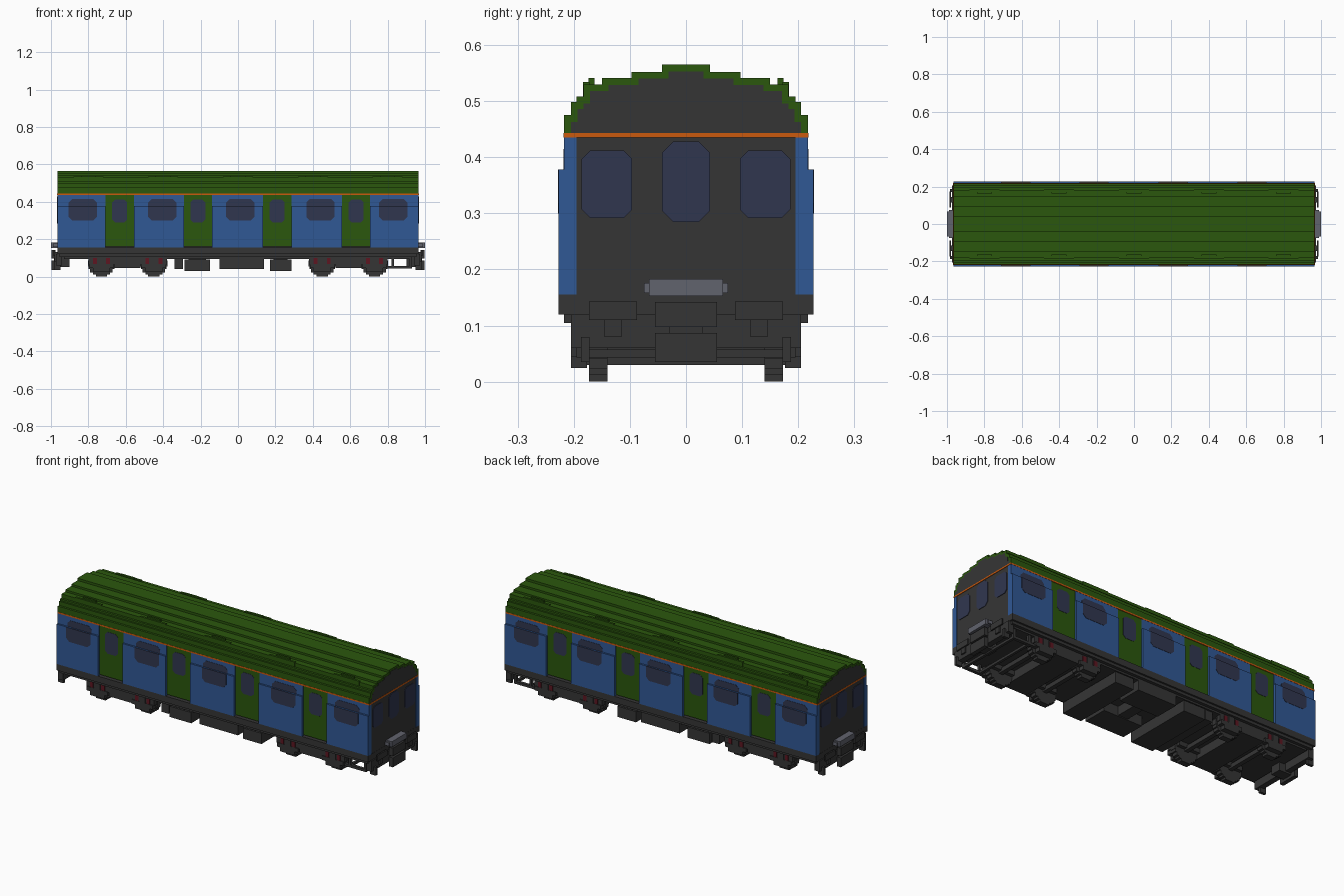
import bpy, bmesh
from mathutils import Matrix, Vector

cube = bpy.data.objects.get("Cube")
if cube:
    bpy.data.objects.remove(cube, do_unlink=True)


def material(name, rgb):
    m = bpy.data.materials.new(name)
    m.use_nodes = True
    m.diffuse_color = (*rgb, 1)
    bsdf = m.node_tree.nodes["Principled BSDF"]
    bsdf.inputs["Base Color"].default_value = (*rgb, 1)
    bsdf.inputs["Roughness"].default_value = 0.8
    return m


GREEN = material("roof green", (0.024, 0.095, 0.004))
BLUE = material("panel blue", (0.03, 0.098, 0.3))
DARK = material("charcoal", (0.036, 0.036, 0.036))
GLASS = material("window navy", (0.03, 0.037, 0.078))
ORANGE = material("stripe orange", (0.6, 0.1, 0.004))
GREY = material("steel grey", (0.12, 0.125, 0.155))
RED = material("spring red", (0.11, 0.008, 0.015))


def finish(name, bm, mat):
    bmesh.ops.recalc_face_normals(bm, faces=bm.faces)
    mesh = bpy.data.meshes.new(name)
    bm.to_mesh(mesh)
    bm.free()
    mesh.materials.append(mat)
    obj = bpy.data.objects.new(name, mesh)
    bpy.context.collection.objects.link(obj)
    return obj


def boxes(name, mat, items):
    """One object from boxes given as ((x0, x1), (y0, y1), (z0, z1))."""
    bm = bmesh.new()
    for spans in items:
        mid = Vector([(a + b) / 2 for a, b in spans])
        size = Vector([abs(b - a) for a, b in spans])
        bmesh.ops.create_cube(bm, size=1, matrix=Matrix.Translation(mid) @ Matrix.Diagonal((*size, 1)))
    return finish(name, bm, mat)


def prism(name, mat, points, axis, lo, hi):
    """Extrude a 2D outline along the x or y axis."""
    bm = bmesh.new()
    place = (lambda a, b: (lo, a, b)) if axis == "x" else (lambda a, b: (a, lo, b))
    face = bm.faces.new([bm.verts.new(place(a, b)) for a, b in points])
    out = bmesh.ops.extrude_face_region(bm, geom=[face])
    shift = Vector((hi - lo, 0, 0)) if axis == "x" else Vector((0, hi - lo, 0))
    bmesh.ops.translate(bm, vec=shift, verts=[v for v in out["geom"] if isinstance(v, bmesh.types.BMVert)])
    return finish(name, bm, mat)


def pane(c, half, z0, z1, low=0.015, high=0.015):
    """Window outline with cut corners."""
    pts = [(c - half + low, z0), (c + half - low, z0)]
    if low:
        pts.append((c + half, z0 + low))
    if high:
        pts.append((c + half, z1 - high))
    pts += [(c + half - high, z1), (c - half + high, z1)]
    if high:
        pts.append((c - half, z1 - high))
    if low:
        pts.append((c - half, z0 + low))
    return pts


def stepped(steps, base, inset=0):
    right = []
    z = base
    for w, top in steps:
        right += [(w - inset, z), (w - inset, top - inset)]
        z = top - inset
    return right + [(-y, z) for y, z in reversed(right)]


def both(span):
    return [span, (-span[1], -span[0])]


L = 0.965
# Roof, cornice stripe and dark core
ROOF = [(0.217, 0.475), (0.205, 0.498), (0.195, 0.508), (0.183, 0.53),
        (0.15, 0.541), (0.097, 0.552), (0.043, 0.565)]
prism("roof", GREEN, stepped(ROOF, 0.443), "x", -L, L)
boxes("cornice_stripe", ORANGE, [((-L - .002, L + .002), (-.218, .218), (.435, .443))])
boxes("body_core", DARK, [((-L + .001, L - .001), (-.195, .195), (.12, .436))])

# Roof vents
vents = []
for x in (-0.8, -0.4, 0, 0.4, 0.8):
    for y in both((0.163, 0.174)):
        vents.append(((x - .04, x + .04), y, (.52, .541)))
    for y in both((0.172, 0.184)):
        vents.append(((x - .08, x + .08), y, (.5, .534)))
boxes("roof_vents", GREEN, vents)

# Side panels between the doors, stepped out at the waist
doors = (-0.633, -0.214, 0.209, 0.631)
edges = [-L] + [d + s for d in doors for s in (-0.076, 0.076)] + [L]
panels = []
for x0, x1 in zip(edges[::2], edges[1::2]):
    for y in both((0.195, 0.217)):
        panels.append(((x0, x1), y, (.155, .435)))
    for y in both((0.216, 0.227)):
        panels.append(((x0, x1), y, (.155, .378)))
boxes("side_panels", BLUE, panels)
boxes("doors", GREEN, [((d - .077, d + .077), y, (.16, .435)) for d in doors for y in both((.195, .214))])

# Side glazing follows the step in the panels
for side, s in (("front", -1), ("back", 1)):
    for i, x in enumerate((-0.83, -0.405, 0.012, 0.44, 0.83)):
        prism(f"{side}_window_lower_{i}", GLASS, pane(x, .075, .3, .378, .018, 0), "y", s * .222, s * .2285)
        prism(f"{side}_window_upper_{i}", GLASS, pane(x, .075, .378, .415, 0, .018), "y", s * .212, s * .2185)
    for i, x in enumerate(doors):
        prism(f"{side}_door_window_{i}", GLASS, pane(x, .04, .29, .411), "y", s * .21, s * .2155)

# Ends: dark cap, windows, step plate, brackets and coupler
for end, s in (("left", 1), ("right", -1)):
    prism(f"{end}_end_cap", DARK, stepped(ROOF, 0.443, 0.012), "x", s * .96, s * (L + .001))
    prism(f"{end}_end_door_window", GLASS, pane(0, .043, .285, .428, .02, .02), "x", s * .962, s * .967)
    for y in (-.141, .141):
        prism(f"{end}_end_window", GLASS, pane(y, .045, .292, .412), "x", s * .962, s * .967)
    boxes(f"{end}_step_plate", GREY, [((s * .96, s * .988), (-.075, .075), (.158, .176)),
                                      ((s * .96, s * 1.0), (-.066, .066), (.153, .183))])
    gear = [((s * .94, s * .972), (-.205, .205), (.06, .12)),
            ((s * .9, s * .985), (-.03, .03), (.05, .13)),
            ((s * .975, s * .998), (-.055, .055), (.097, .142)),
            ((s * .975, s * .998), (-.055, .055), (.035, .087))]
    for y in both((.087, .173)):
        gear += [((s * .978, s * .986), y, (.11, .143))]
    for y in both((.115, .145)):
        gear += [((s * .96, s * .98), y, (.08, .13))]
    for y in both((.172, .187)):
        gear += [((s * .95, s * .985), y, (.035, .08))]
    boxes(f"{end}_end_gear", DARK, gear)

# Underframe and equipment boxes
boxes("underframe", DARK, [((-L, L), (-.227, .227), (.12, .155)),
                           ((-L + .01, L - .01), (-.217, .217), (.105, .121)),
                           ((-.93, .93), (-.2, .2), (.095, .106))])
boxes("equipment_boxes", DARK, [((-.285, -.15), (-.2, .2), (.03, .09)),
                                ((-.265, -.17), (-.19, .19), (.08, .11)),
                                ((-.1, .14), (-.2, -.06), (.04, .11)),
                                ((-.1, .14), (.06, .2), (.04, .11)),
                                ((-.01, .05), (-.07, .07), (.045, .11)),
                                ((.17, .285), (-.2, .2), (.03, .09)),
                                ((.19, .265), (-.19, .19), (.08, .11)),
                                ((-.34, -.295), (-.19, .19), (.04, .1))])

# Open equipment frame behind one end
frame = []
for y in both((.178, .195)):
    frame += [((.79, .93), y, (.043, .057))]
    frame += [((x, x + .014), y, (.043, .1)) for x in (.82, .916)]
frame += [((x, x + .014), (-.19, .19), (.043, .057)) for x in (.82, .916)]
boxes("open_frame", DARK, frame)

# Bogies with stepped wheels
WHEEL = [(.03, .012), (.045, .023), (.06, .04), (.069, .055), (.072, .085), (.065, .105)]
for name, c in (("left", 0.59), ("right", -0.59)):
    parts = [((c - .07, c + .07), (-.2, .2), (.045, .1)),
             ((c - .2, c + .2), (-.16, -.12), (.07, .1)),
             ((c - .2, c + .2), (.12, .16), (.07, .1))]
    springs = []
    for y in both((.176, .2)):
        parts.append(((c - .21, c + .21), y, (.065, .1)))
    for ax in (c - .14, c + .14):
        parts.append(((ax - .012, ax + .012), (-.15, .15), (.06, .084)))
        z = 0
        for w, top in WHEEL:
            parts += [((ax - w, ax + w), y, (z, top)) for y in both((.14, .173))]
            z = top
        for y in both((.176, .205)):
            parts.append(((ax - .065, ax + .065), y, (.045, .068)))
            parts.append(((ax - .045, ax + .045), y, (.024, .05)))
            parts.append(((ax - .018, ax + .018), y, (.06, .105)))
        for y in both((.195, .204)):
            springs += [((ax + d - .01, ax + d + .01), y, (.068, .098)) for d in (-.035, .035)]
    boxes(f"{name}_bogie", DARK, parts)
    boxes(f"{name}_bogie_springs", RED, springs)
